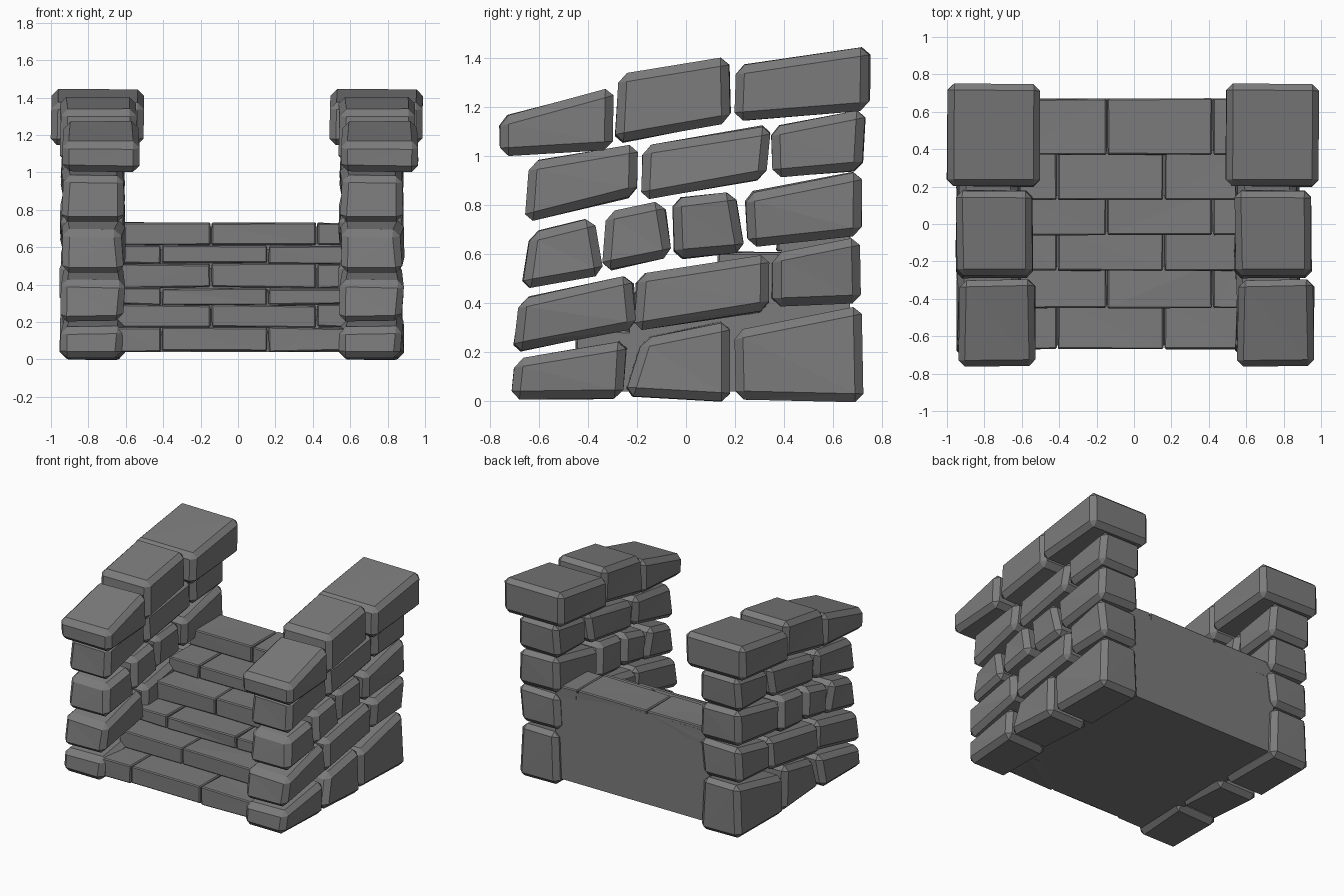
import bpy, bmesh, random
from mathutils import Vector

if "Cube" in bpy.data.objects:
    bpy.data.objects.remove(bpy.data.objects["Cube"])

random.seed(4)
grey = bpy.data.materials.new("stone grey")
grey.diffuse_color = (0.2, 0.2, 0.2, 1)
grey.use_nodes = True
grey.node_tree.nodes["Principled BSDF"].inputs["Base Color"].default_value = grey.diffuse_color


def add_object(name, bm):
    bmesh.ops.recalc_face_normals(bm, faces=bm.faces[:])
    mesh = bpy.data.meshes.new(name)
    bm.to_mesh(mesh)
    bm.free()
    mesh.materials.append(grey)
    ob = bpy.data.objects.new(name, mesh)
    bpy.context.collection.objects.link(ob)
    return ob


def prism(profile, x0, x1):
    """Side profile of (y, z) points extruded along x."""
    bm = bmesh.new()
    face = bm.faces.new([bm.verts.new((x0, y, z)) for y, z in profile])
    ext = bmesh.ops.extrude_face_region(bm, geom=[face])
    for v in ext["geom"]:
        if isinstance(v, bmesh.types.BMVert):
            v.co.x = x1
    return bm


def stone(name, profile, x0, x1, bevel, wobble):
    """Rough block: jittered prism with chamfered edges."""
    bm = prism(profile, x0, x1)
    for v in bm.verts:
        v.co += Vector([random.uniform(-w, w) for w in wobble])
    bmesh.ops.bevel(bm, geom=bm.edges[:], offset=bevel, segments=1,
                    profile=0.5, affect='EDGES')
    bmesh.ops.triangulate(bm, faces=[f for f in bm.faces if f.calc_area() > 0.02])
    return add_object(name, bm)


# Side wall courses: each stone as bottom-front, bottom-back, top-back, top-front (y, z)
courses = [
    [(-.71, .01, -.26, .01, -.24, .25, -.70, .17),
     (-.25, .02, .18, .00, .18, .33, -.18, .26),
     (.20, .01, .72, .00, .72, .39, .20, .29)],
    [(-.71, .20, -.20, .30, -.22, .52, -.68, .42),
     (-.21, .29, .34, .37, .34, .60, -.20, .52),
     (.35, .39, .71, .40, .71, .67, .35, .60)],
    [(-.67, .46, -.34, .52, -.38, .75, -.64, .69),
     (-.34, .53, -.06, .59, -.09, .82, -.33, .77),
     (-.05, .58, .24, .61, .20, .86, -.06, .83),
     (.25, .63, .72, .68, .72, .94, .24, .85)],
    [(-.66, .73, -.20, .84, -.20, 1.05, -.64, .98),
     (-.18, .82, .33, .91, .35, 1.13, -.18, 1.04),
     (.35, .91, .72, .94, .73, 1.19, .35, 1.12)],
    [(-.76, 1.0, -.30, 1.03, -.30, 1.28, -.76, 1.16),
     (-.29, 1.05, .18, 1.14, .18, 1.41, -.27, 1.33),
     (.20, 1.14, .75, 1.19, .75, 1.45, .20, 1.37)],
]
cap_x = [(.555, .96), (.54, .95), (.49, .985)]
for r, course in enumerate(courses):
    for i, c in enumerate(course):
        cap = r == 4
        x0, x1 = cap_x[i] if cap else (.55, .875)
        right = stone("cap_stone_right" if cap else "wall_stone_right",
                      list(zip(c[::2], c[1::2])), x0, x1, .035,
                      (.006 if cap else .018, .006, .005))
        # The left wall repeats the right one
        left = bpy.data.objects.new(right.name.replace("right", "left"), right.data)
        left.location.x = -1.49
        bpy.context.collection.objects.link(left)

# Steps: y of each riser and height of each tread
risers = [-.67, -.45, -.25, -.06, .13, .37, .67]
treads = [.04, .17, .29, .38, .51, .61, .73]

# Solid core under the treads, with flat back and bottom
profile = [(.67, .04), (-.65, .04)]
for i in range(6):
    profile += [(risers[i] + .02, treads[i + 1] - .02)]
    if i < 5:
        profile += [(risers[i + 1] + .02, treads[i + 1] - .02)]
profile += [(.67, .71)]
add_object("stair_core", prism(profile, -.66, .60))

# Tread slabs with staggered joints
for i in range(6):
    joints = [-.66, -.41, .16, .60] if i % 2 == 0 else [-.66, -.145, .42, .60]
    back = min(risers[i + 1] + .04, .67)
    z0, z1 = treads[i] + .003, treads[i + 1]
    for a, b in zip(joints, joints[1:]):
        stone("step_slab", [(risers[i], z0), (back, z0), (back, z1), (risers[i], z1)],
              a + .004, b - .004, .007, (.002, .003, .005))
